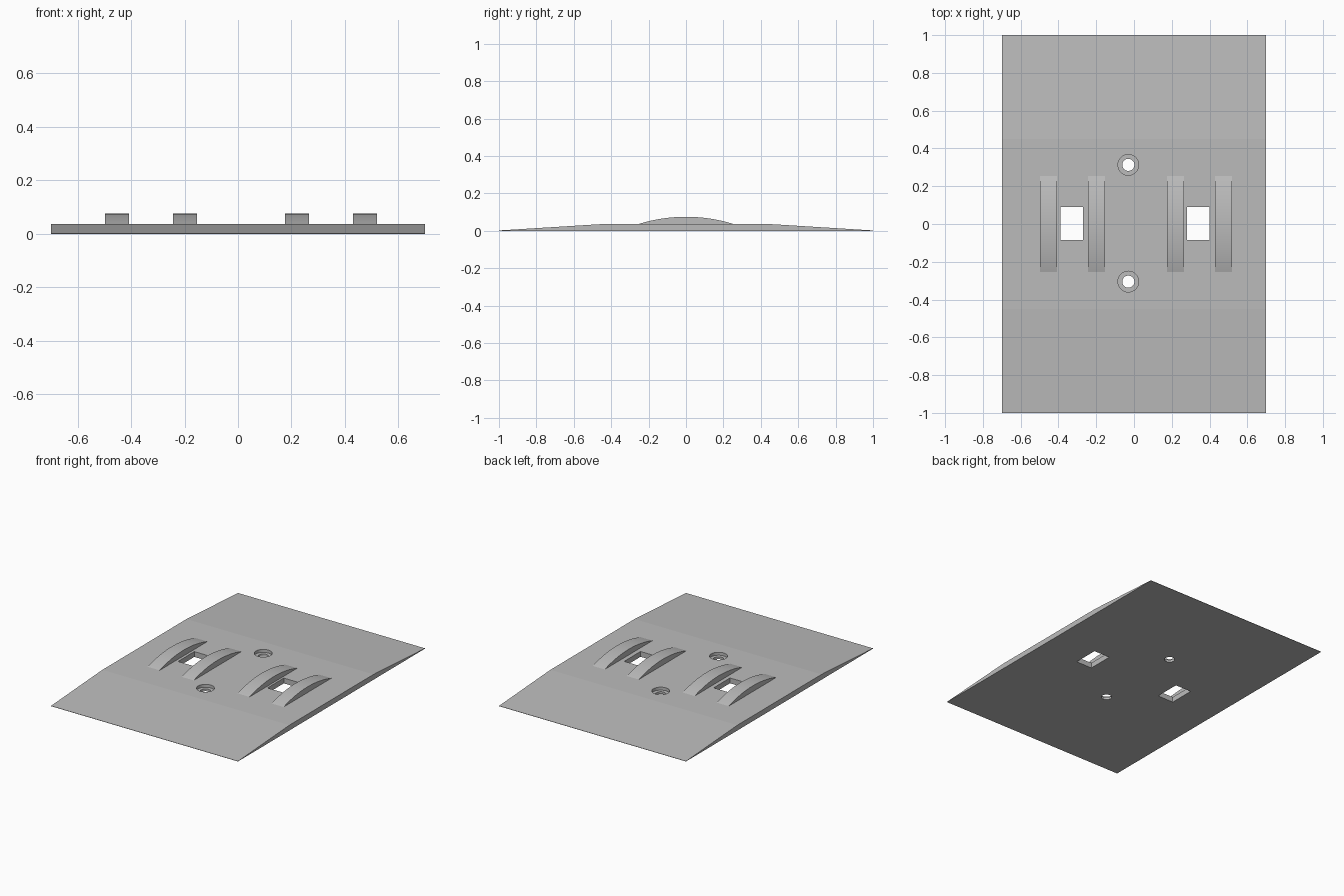
import bpy, bmesh, math

cube = bpy.data.objects.get("Cube")
if cube:
    bpy.data.objects.remove(cube, do_unlink=True)

TOP = 0.036      # height of the flat middle of the plate
PEAK = 0.075     # height of the ridges
HALF_RIDGE = 0.255

grey = bpy.data.materials.new("plain grey")
grey.use_nodes = True
grey.diffuse_color = (0.5, 0.5, 0.5, 1)
grey.node_tree.nodes["Principled BSDF"].inputs["Base Color"].default_value = (0.5, 0.5, 0.5, 1)


def extrude_profile(name, profile, x0, x1):
    """Solid made by sweeping a (y, z) profile along x."""
    bm = bmesh.new()
    face = bm.faces.new([bm.verts.new((x0, y, z)) for y, z in profile])
    swept = bmesh.ops.extrude_face_region(bm, geom=[face])["geom"]
    verts = [g for g in swept if isinstance(g, bmesh.types.BMVert)]
    bmesh.ops.translate(bm, verts=verts, vec=(x1 - x0, 0, 0))
    bmesh.ops.recalc_face_normals(bm, faces=bm.faces)
    mesh = bpy.data.meshes.new(name)
    bm.to_mesh(mesh)
    bm.free()
    obj = bpy.data.objects.new(name, mesh)
    bpy.context.collection.objects.link(obj)
    mesh.materials.append(grey)
    return obj


def activate(obj):
    bpy.ops.object.select_all(action="DESELECT")
    obj.select_set(True)
    bpy.context.view_layer.objects.active = obj


def cut(target, cutter):
    """Subtract the cutter from the target and discard it."""
    cutter.hide_render = True
    activate(target)
    mod = target.modifiers.new("cut", "BOOLEAN")
    mod.operation = "DIFFERENCE"
    mod.solver = "EXACT"
    mod.object = cutter
    bpy.ops.object.modifier_apply(modifier=mod.name)
    bpy.data.objects.remove(cutter, do_unlink=True)


def cylinder(radius, y, z0, z1):
    bpy.ops.mesh.primitive_cylinder_add(vertices=40, radius=radius, depth=z1 - z0,
                                        location=(-0.03, y, (z0 + z1) / 2))
    obj = bpy.context.object
    obj.data.materials.append(grey)
    return obj


# Base plate, sloping down to thin front and back edges
plate = extrude_profile("base_plate", [(-1, 0), (1, 0), (1, 0.002), (0.45, TOP),
                                       (-0.45, TOP), (-1, 0.002)], -0.7, 0.7)

# Rectangular slots between each pair of ridges
for x in (-0.33, 0.34):
    slot = [(-0.085, -0.1), (0.09, -0.1), (0.09, 0.1), (-0.085, 0.1)]
    cut(plate, extrude_profile("slot_cutter", slot, x - 0.06, x + 0.06))

# Counterbored screw holes
for y in (-0.305, 0.313):
    cut(plate, cylinder(0.032, y, -0.1, 0.1))
    cut(plate, cylinder(0.055, y, 0.016, 0.1))

activate(plate)
bpy.ops.object.shade_smooth_by_angle(angle=math.radians(1.5))

# Arched ridges: circular arcs standing on the plate
rise = PEAK - TOP
radius = (HALF_RIDGE ** 2 + rise ** 2) / (2 * rise)
sweep = math.asin(HALF_RIDGE / radius)
STEPS = 32
angles = [sweep * (1 - 2 * i / STEPS) for i in range(STEPS + 1)]
arc = [(radius * math.sin(a), PEAK - radius + radius * math.cos(a)) for a in angles]
for name, x in (("outer_right_ridge", -0.453), ("inner_right_ridge", -0.198),
                ("inner_left_ridge", 0.22), ("outer_left_ridge", 0.475)):
    # The foot sinks slightly into the plate
    foot = [(-HALF_RIDGE, TOP - 0.01), (HALF_RIDGE, TOP - 0.01)]
    ridge = extrude_profile(name, arc + foot, x - 0.045, x + 0.045)
    activate(ridge)
    bpy.ops.object.shade_smooth_by_angle(angle=math.radians(30))
